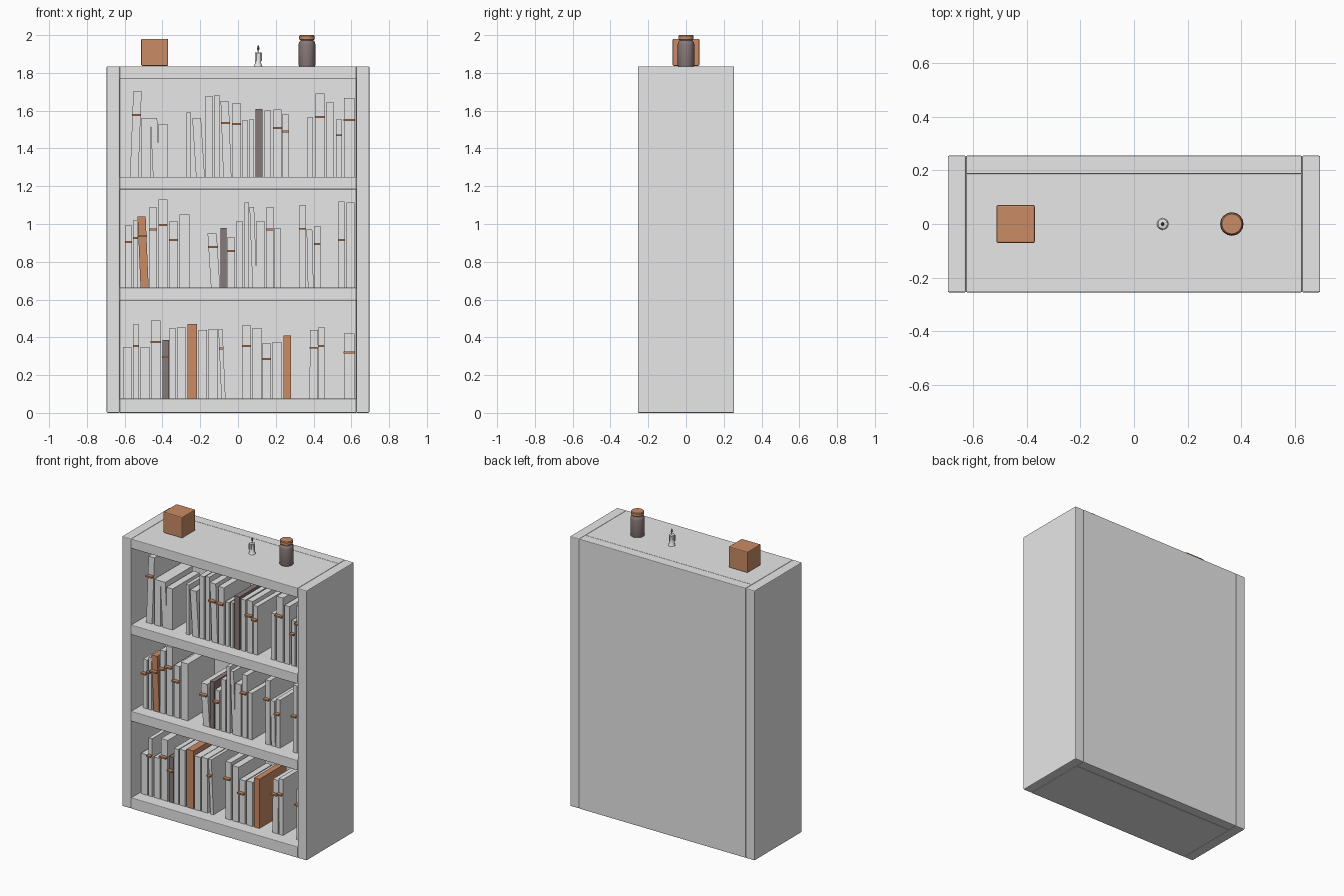
import bpy, bmesh, math

def material(name, rgb):
    m = bpy.data.materials.new(name)
    m.diffuse_color = (*rgb, 1)
    return m

GREY = material("pale grey", (0.8, 0.8, 0.8))
BROWN = material("warm brown", (0.59, 0.26, 0.13))
DARK = material("dark plum", (0.25, 0.19, 0.19))

def finish(name, bm, mat, bevel=0.0):
    me = bpy.data.meshes.new(name)
    bmesh.ops.recalc_face_normals(bm, faces=bm.faces[:])
    bm.to_mesh(me)
    bm.free()
    me.materials.append(mat)
    ob = bpy.data.objects.new(name, me)
    bpy.context.collection.objects.link(ob)
    if bevel:
        mod = ob.modifiers.new("rounded edges", 'BEVEL')
        mod.width, mod.segments = bevel, 2
    return ob

def box(name, x, y, z, mat, bevel=0.0, lean=0.0):
    """Box between (min, max) ranges; lean shifts the top along x."""
    bm = bmesh.new()
    bmesh.ops.create_cube(bm, size=1)
    for v in bm.verts:
        top = v.co.z > 0
        v.co = (x[v.co.x > 0] + (lean if top else 0), y[v.co.y > 0], z[top])
    return finish(name, bm, mat, bevel)

def lathe(name, x, profile, mat, sides=16):
    """Turn a (radius, z) profile around a vertical axis at x."""
    bm = bmesh.new()
    rings = [[bm.verts.new((x + r * math.cos(2 * math.pi * i / sides),
                            r * math.sin(2 * math.pi * i / sides), z))
              for i in range(sides)] for r, z in profile]
    for a, b in zip(rings, rings[1:]):
        for i in range(sides):
            j = (i + 1) % sides
            bm.faces.new((a[i], a[j], b[j], b[i]))
    bm.faces.new(rings[0])
    bm.faces.new(rings[-1])
    ob = finish(name, bm, mat)
    bpy.ops.object.select_all(action='DESELECT')
    ob.select_set(True)
    bpy.context.view_layer.objects.active = ob
    bpy.ops.object.shade_smooth_by_angle(angle=math.radians(35))
    return ob

# Case: two sides, back panel, four shelves
for name, s in (("left_side", -1), ("right_side", 1)):
    box(name, sorted((s * 0.627, s * 0.695)), (-0.255, 0.255), (0, 1.835), GREY, 0.005)
box("back_panel", (-0.627, 0.627), (0.187, 0.255), (0, 1.835), GREY, 0.004)
for i, z in enumerate(((0, 0.075), (0.595, 0.663), (1.183, 1.25), (1.77, 1.835))):
    box(f"shelf_{i + 1}", (-0.627, 0.627), (-0.255, 0.187), z, GREY, 0.004)

# Books: left edge, width, top height, band height (0 for none)
def book_row(label, base, rows, leans, colours):
    for i, (x, w, top, band) in enumerate(rows):
        lean = leans.get(i, 0)
        box(f"{label}_book_{i + 1}", (x, x + w), (-0.17, 0.12), (base, top),
            colours.get(i, GREY), 0, lean)
        if band:
            dx = lean * (band - base) / (top - base)
            box(f"{label}_band_{i + 1}", (x + dx - 0.002, x + w + dx + 0.002),
                (-0.195, -0.168), (band - 0.005, band + 0.005), BROWN)

book_row("lower", 0.075, (
    (-0.61, 0.047, 0.35, 0), (-0.553, 0.026, 0.47, 0.355), (-0.515, 0.047, 0.35, 0),
    (-0.46, 0.05, 0.49, 0.375), (-0.4, 0.034, 0.385, 0.295), (-0.362, 0.032, 0.45, 0),
    (-0.32, 0.042, 0.455, 0), (-0.267, 0.05, 0.47, 0), (-0.21, 0.047, 0.44, 0),
    (-0.155, 0.046, 0.445, 0), (-0.088, 0.022, 0.445, 0.34), (0.024, 0.042, 0.465, 0.355),
    (0.077, 0.047, 0.45, 0), (0.13, 0.042, 0.37, 0.285), (0.183, 0.047, 0.375, 0),
    (0.24, 0.04, 0.41, 0), (0.378, 0.042, 0.44, 0.345), (0.426, 0.031, 0.455, 0.355),
    (0.56, 0.058, 0.42, 0.32)),
    {10: -0.016, 16: 0.004}, {4: DARK, 7: BROWN, 15: BROWN})

book_row("middle", 0.663, (
    (-0.595, 0.031, 0.995, 0.905), (-0.553, 0.022, 1.02, 0.925), (-0.516, 0.043, 1.04, 0.937),
    (-0.468, 0.037, 1.09, 0.97), (-0.42, 0.046, 1.13, 0.995), (-0.362, 0.042, 1.015, 0.915),
    (-0.31, 0.052, 1.05, 0), (-0.143, 0.048, 0.95, 0.878), (-0.093, 0.032, 0.98, 0),
    (-0.055, 0.036, 0.93, 0.857), (-0.008, 0.032, 1.015, 0), (0.034, 0.025, 1.115, 0),
    (0.077, 0.024, 1.09, 0), (0.098, 0.042, 1.015, 0), (0.15, 0.037, 1.09, 0.97),
    (0.193, 0.032, 0.98, 0), (0.325, 0.034, 1.1, 0.975), (0.37, 0.03, 0.97, 0),
    (0.405, 0.031, 0.99, 0.895), (0.532, 0.032, 1.12, 0.915), (0.574, 0.042, 1.115, 0)),
    {2: -0.016, 7: -0.018, 12: -0.016, 17: -0.007}, {2: BROWN, 8: DARK})

book_row("upper", 1.25, (
    (-0.572, 0.044, 1.705, 1.577), (-0.51, 0.047, 1.56, 0), (-0.45, 0.036, 1.56, 0),
    (-0.42, 0.047, 1.53, 0), (-0.273, 0.024, 1.59, 0), (-0.222, 0.046, 1.56, 0),
    (-0.172, 0.037, 1.677, 0), (-0.124, 0.027, 1.683, 0), (-0.078, 0.043, 1.65, 1.534),
    (-0.029, 0.042, 1.64, 1.53), (0.024, 0.026, 1.55, 0), (0.061, 0.022, 1.555, 0),
    (0.093, 0.038, 1.61, 0), (0.14, 0.034, 1.6, 0), (0.188, 0.042, 1.605, 1.508),
    (0.235, 0.032, 1.582, 1.49), (0.368, 0.028, 1.566, 0), (0.41, 0.048, 1.69, 1.566),
    (0.468, 0.038, 1.645, 0), (0.521, 0.028, 1.555, 1.47), (0.56, 0.058, 1.667, 1.55)),
    {0: 0.018, 2: -0.014, 5: -0.02, 8: -0.014}, {12: DARK})

# Wooden cube on top
box("wooden_cube", (-0.513, -0.37), (-0.071, 0.071), (1.837, 1.98), BROWN, 0.006)

# Candle with wax foot, drips and wick
CX = 0.107
lathe("candle", CX, ((0.022, 1.835), (0.02, 1.843), (0.016, 1.85), (0.016, 1.9), (0.018, 1.906),
                     (0.012, 1.908)), GREY, 12)
for i in range(5):
    a = 2 * math.pi * i / 5
    drip_x, drip_y, low = CX + 0.017 * math.cos(a), 0.017 * math.sin(a), 1.862 + 0.008 * (i % 3)
    box(f"wax_drip_{i + 1}", (drip_x - 0.004, drip_x + 0.004), (drip_y - 0.004, drip_y + 0.004),
        (low, 1.905), GREY, 0.002)
lathe("candle_wick", CX, ((0.002, 1.906), (0.003, 1.92), (0.007, 1.928), (0.005, 1.936),
                          (0.001, 1.948)), DARK, 8)

# Jar with stopper
JX = 0.365
lathe("jar", JX, ((0.042, 1.835), (0.044, 1.84), (0.044, 1.952), (0.041, 1.964), (0.034, 1.971),
                  (0.034, 1.98)), DARK)
lathe("jar_stopper", JX, ((0.036, 1.974), (0.041, 1.978), (0.041, 1.995), (0.037, 2.0)), BROWN)
